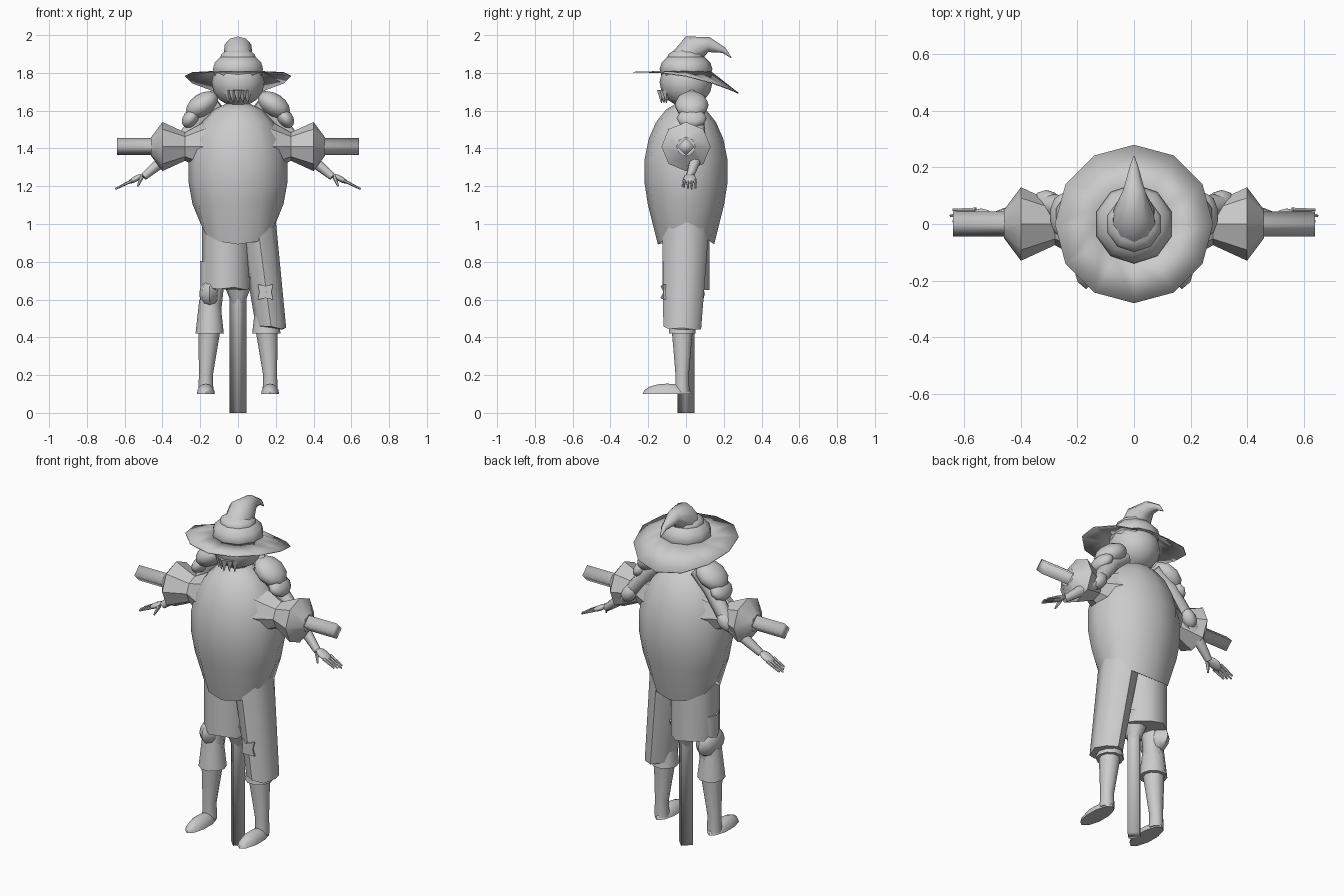
import bpy, bmesh, math
from mathutils import Vector, Matrix

if "Cube" in bpy.data.objects:
    bpy.data.objects.remove(bpy.data.objects["Cube"])

grey = bpy.data.materials.new("plain_grey")
grey.use_nodes = True
shade = (0.6, 0.6, 0.6, 1)
grey.diffuse_color = shade
grey.node_tree.nodes["Principled BSDF"].inputs["Base Color"].default_value = shade

UP = Vector((0, 0, 1))
ACROSS = Vector((1, 0, 0))
DEPTH = Vector((0, 1, 0))


def finish(name, bm, angle):
    bmesh.ops.recalc_face_normals(bm, faces=bm.faces)
    mesh = bpy.data.meshes.new(name)
    bm.to_mesh(mesh)
    bm.free()
    mesh.materials.append(grey)
    obj = bpy.data.objects.new(name, mesh)
    bpy.context.collection.objects.link(obj)
    bpy.ops.object.select_all(action="DESELECT")
    obj.select_set(True)
    bpy.context.view_layer.objects.active = obj
    bpy.ops.object.shade_smooth_by_angle(angle=math.radians(angle))
    return obj


def ball(name, centre, size, segments=10, tilt=0, side=1, floor=0):
    """Ellipsoid that can lean outwards and be flattened at a floor height."""
    bm = bmesh.new()
    bmesh.ops.create_uvsphere(bm, u_segments=segments, v_segments=8, radius=1)
    place = Matrix.Translation(centre) @ Matrix.Rotation(tilt, 4, "Y") @ Matrix.Diagonal((*size, 1))
    bmesh.ops.transform(bm, matrix=place, verts=bm.verts)
    for vert in bm.verts:
        vert.co.x *= side
        vert.co.z = max(vert.co.z, floor)
    return finish(name, bm, 50)


def loft(name, rings, sides=8, flat=1, ref=DEPTH, axis=None, side=1, capped=True, warp=None, angle=50):
    """Skin a row of rings (x, y, z, radius); flat stretches them along ref."""
    middles = [Vector(ring[:3]) for ring in rings]
    last = len(rings) - 1
    bm = bmesh.new()
    loops = []
    for i, middle in enumerate(middles):
        tangent = axis or middles[min(i + 1, last)] - middles[max(i - 1, 0)]
        u = ref.cross(tangent).normalized()
        v = tangent.cross(u).normalized() * flat
        loop = []
        for k in range(sides):
            turn = math.tau * k / sides
            point = middle + (u * math.cos(turn) + v * math.sin(turn)) * rings[i][3]
            if warp:
                point = warp(i, point)
            point.x *= side
            loop.append(bm.verts.new(point))
        loops.append(loop)
    for low, high in zip(loops, loops[1:]):
        for k in range(sides):
            following = (k + 1) % sides
            bm.faces.new((low[k], low[following], high[following], high[k]))
    if capped:
        bm.faces.new(loops[0])
        bm.faces.new(loops[-1])
    return finish(name, bm, angle)


# Wooden cross with square timbers turned on edge
timber = 0.045
loft("post", [(0, 0, 0, timber), (0, 0, 1.4, timber)], sides=4, angle=95)
loft("crossbeam", [(x, 0, 1.41, timber) for x in (-.64, .64)], sides=4, angle=95)


# Stuffed sack body following an egg profile, its hem dipping at front and back
def egg_ring(turn):
    height = .42 if turn < 0 else .37
    return (0, 0, 1.28 + height * math.sin(turn), .265 * math.cos(turn))


def dip_hem(i, point):
    if i == 0:
        point.z -= .65 * abs(point.y)
        point.y *= .9
    return point


loft("sack_body", [egg_ring(-.73 + .3 * i) for i in range(8)], sides=12, flat=.84, axis=UP, warp=dip_hem)

# Head and ragged beard
ball("head", (0, 0, 1.75), (.14, .14, .13), segments=12)
for k in range(-2, 3):
    x = k * .026
    y = -.13 + abs(x) / 2
    loft("beard_tuft", [(x, y, 1.71, .024), (x, y, 1.64, .002)], sides=4)


# Hat: wide brim tilting down at the back, slouched crown and curled tip
def tilt_brim(i, point):
    point.z -= i * (.025 + .2 * point.y + .45 * point.y ** 2)
    return point


brim = loft("hat_brim", [(0, 0, 1.81, .13), (0, 0, 1.81, .28)], sides=12, axis=UP, capped=False, warp=tilt_brim)
brim.modifiers.new("thickness", "SOLIDIFY").thickness = .005
ball("hat_crown", (0, 0, 1.82), (.14, .14, .09))
ball("hat_fold", (0, 0, 1.88), (.1, .1, .05))
loft("hat_tip", [(0, 0, 1.87, .08), (0, .04, 1.93, .075), (0, .12, 1.95, .04), (0, .2, 1.92, .016),
                 (0, .24, 1.88, .002)], sides=10, ref=ACROSS)

for side, word in ((1, "left_"), (-1, "right_")):
    ball(word + "ear", (.13, .03, 1.68), (.03, .03, .03), side=side)

    # Sack sleeve pinched in the middle and flaring around the beam
    loft(word + "sleeve", [(.16, 0, 1.41, .14), (.28, 0, 1.41, .075), (.4, 0, 1.41, .13), (.46, 0, 1.41, .05)],
         side=side, angle=35)

    # Layered shoulder armour
    ball(word + "shoulder_pad", (.19, .03, 1.63), (.1, .09, .06), tilt=.6, side=side)
    ball(word + "shoulder_plate", (.25, .03, 1.56), (.06, .08, .04), tilt=.9, side=side)

    # Arm with elbow guard, hand and fingers
    loft(word + "arm", [(.1, .04, 1.64, .04), (.2, .05, 1.56, .045), (.32, .07, 1.4, .04), (.5, .02, 1.25, .02)],
         side=side)
    ball(word + "elbow_guard", (.31, .08, 1.41), (.06, .04, .04), tilt=.9, side=side)
    ball(word + "palm", (.54, .02, 1.24), (.05, .035, .015), tilt=.5, side=side)
    for k in range(4):
        y = -.01 + .02 * k
        reach = .09 - .01 * abs(k - 2)
        loft(word + "finger", [(.56, y, 1.23, .009), (.56 + reach, y, 1.23 - reach / 2, .005)], sides=6, side=side)
    loft(word + "thumb", [(.51, 0, 1.25, .012), (.53, -.02, 1.2, .005)], sides=6, side=side)

    # Leg, flared breeches cuff, boot shaft and foot
    loft(word + "lower_leg", [(.13, 0, .8, .07), (.15, -.02, .4, .045)], side=side)
    loft(word + "breeches_cuff", [(.15, -.02, .6, .055), (.15, -.02, .42, .075)], sides=10, side=side)
    loft(word + "boot_shaft", [(.15, -.02, .46, .06), (.17, -.02, .2, .037), (.17, -.02, .11, .04)],
         sides=10, side=side)
    ball(word + "foot", (.17, -.1, .1), (.05, .13, .055), side=side, floor=.1)


# Trousers: one long leg, the other torn off above the knee
def tear_hem(i, point):
    if i == 0:
        point.z += .01 * math.sin(40 * (point.x + point.y))
    return point


loft("long_trouser_leg", [(.175, -.02, .45, .08), (.1, 0, 1.02, .1)], flat=1.25, axis=UP, warp=tear_hem)
loft("torn_trouser_leg", [(-.06, 0, .66, .13), (-.06, 0, 1.02, .13)], sides=10, axis=UP, warp=tear_hem)
loft("crotch", [(0, 0, .58, .035), (0, 0, .72, .09)])

# Knee guard wrapped round the bare leg
ball("right_knee_guard", (-.15, -.01, .63), (.055, .11, .075), segments=8)

# Sewn patch with pulled corners, bent round the long trouser leg
bm = bmesh.new()
outline = []
for k in range(8):
    turn = math.tau * k / 8
    radius = .058 if k % 2 else .032
    x = radius * math.cos(turn)
    outline.append(bm.verts.new((.145 + x, -.135 + abs(x) / 2, .64 + radius * math.sin(turn))))
bm.faces.new(outline)
extruded = bmesh.ops.extrude_face_region(bm, geom=bm.faces[:])["geom"]
back = [item for item in extruded if isinstance(item, bmesh.types.BMVert)]
bmesh.ops.translate(bm, vec=DEPTH * .009, verts=back)
finish("trouser_patch", bm, 30)
